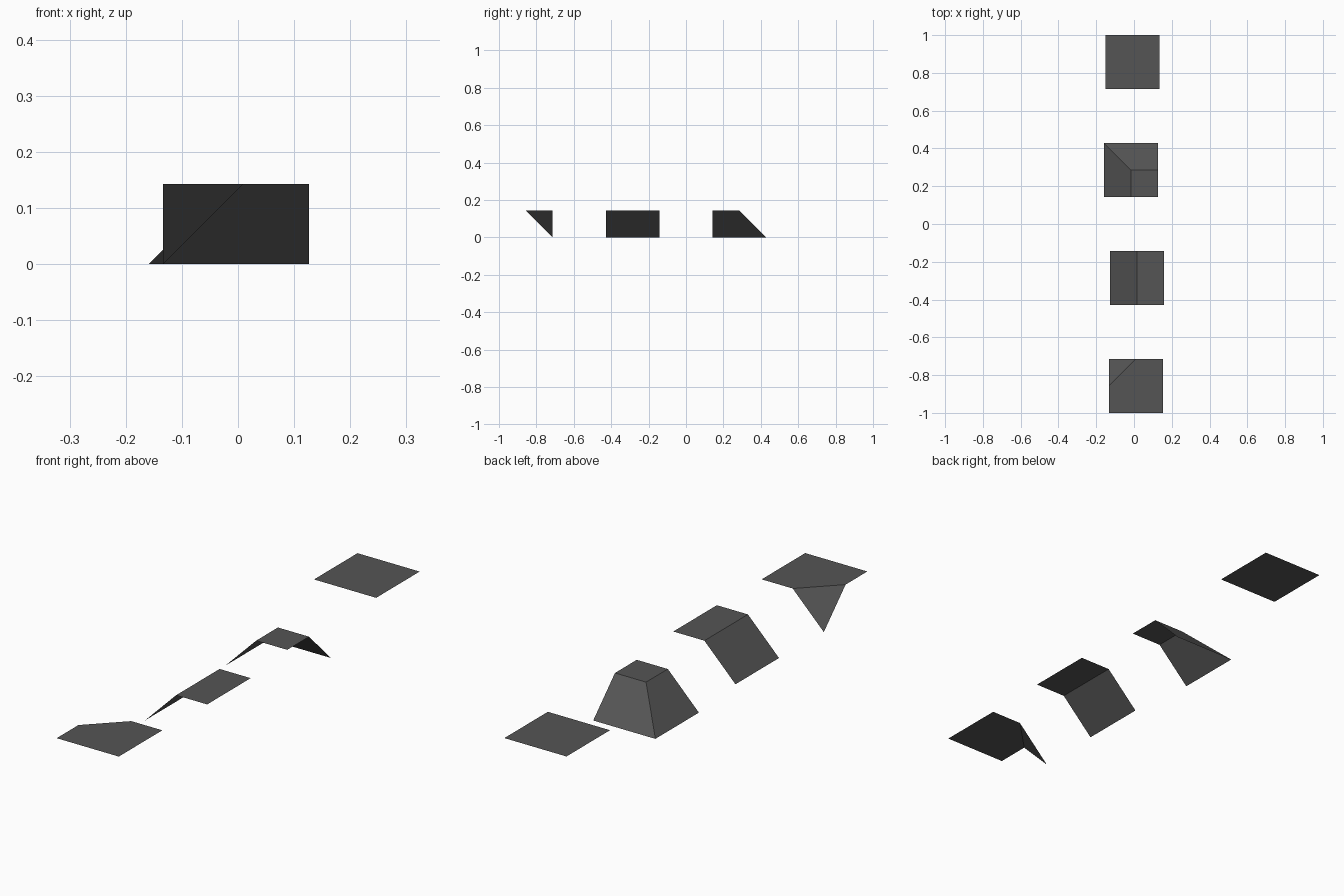
import bpy

if "Cube" in bpy.data.objects:
    bpy.data.objects.remove(bpy.data.objects["Cube"])

S = 2 / 7        # tile side
H = S / 2        # half side, also the terrace height

grey = bpy.data.materials.new("dark grey")
grey.diffuse_color = (0.09, 0.09, 0.09, 1)
grey.use_nodes = True
grey.node_tree.nodes["Principled BSDF"].inputs["Base Color"].default_value = grey.diffuse_color


def tile(name, x, y, verts, faces):
    """Open sheet; verts are in half-tile units around the tile centre."""
    me = bpy.data.meshes.new(name)
    me.from_pydata([(a * H, b * H, c * H) for a, b, c in verts], [], faces)
    me.materials.append(grey)
    ob = bpy.data.objects.new(name, me)
    ob.location = (x, y, 0)
    bpy.context.collection.objects.link(ob)


# Level ground
tile("flat_tile", -0.008, 3 * S,
     [(-1, -1, 1), (1, -1, 1), (1, 1, 1), (-1, 1, 1)],
     [(0, 1, 2, 3)])

# Plateau quarter with slopes falling to the left and back
tile("outer_corner_tile", -0.0165, S,
     [(0, -1, 1), (1, -1, 1), (1, 0, 1), (0, 0, 1),
      (-1, -1, 0), (-1, 1, 0), (1, 1, 0)],
     [(0, 1, 2, 3), (4, 0, 3, 5), (3, 2, 6, 5)])

# Plateau half with a slope falling to the left
tile("straight_slope_tile", 0.0155, -S,
     [(0, -1, 1), (1, -1, 1), (1, 1, 1), (0, 1, 1), (-1, -1, 0), (-1, 1, 0)],
     [(0, 1, 2, 3), (4, 0, 3, 5)])

# Plateau with only the back left corner folded down
tile("inner_corner_tile", 0.0095, -3 * S,
     [(-1, -1, 1), (1, -1, 1), (1, 1, 1), (0, 1, 1), (-1, 0, 1), (-1, 1, 0)],
     [(0, 1, 2, 3, 4), (4, 3, 5)])
